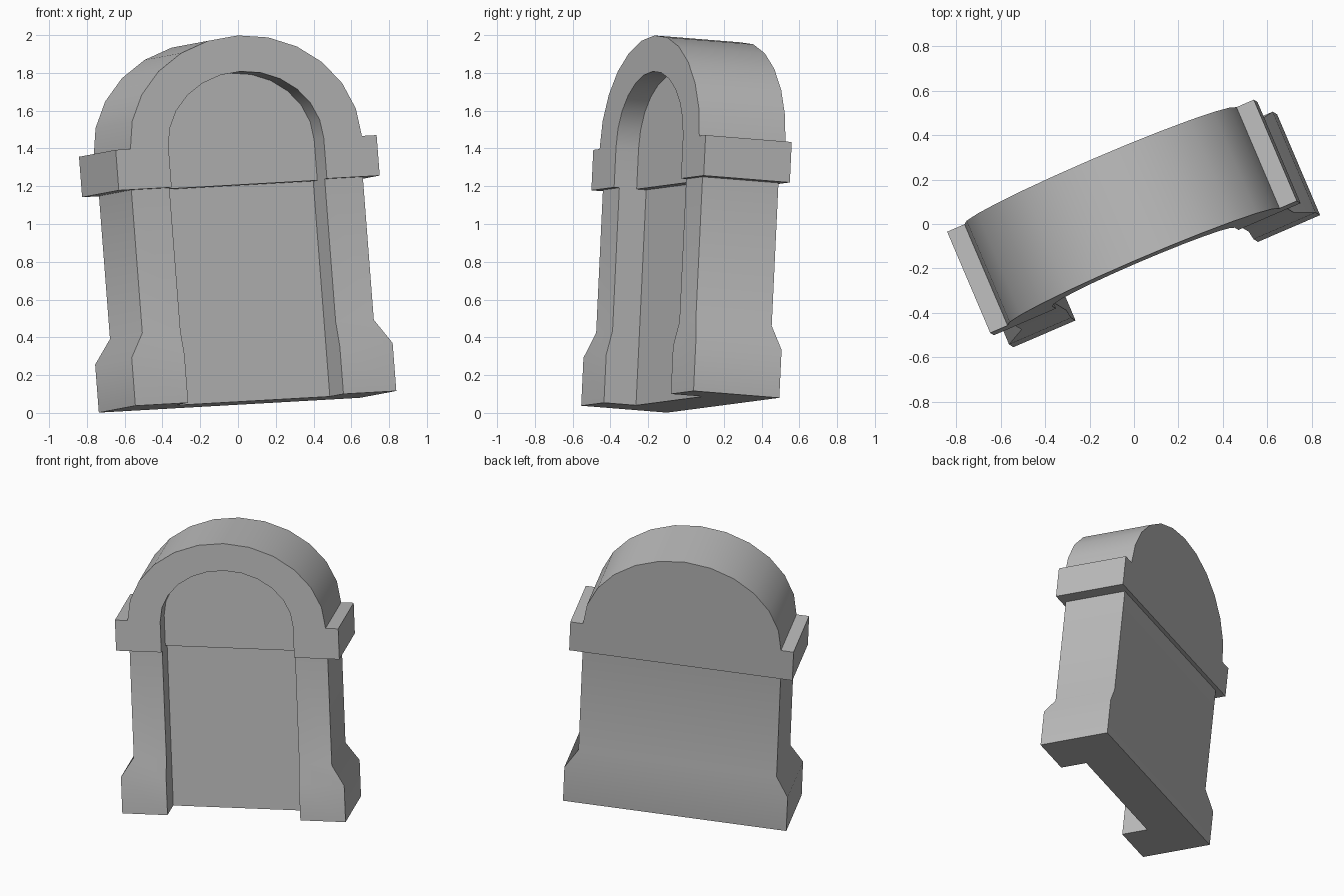
import bpy, bmesh, math
from mathutils import Matrix, Vector

default = bpy.data.objects.get("Cube")
if default:
    bpy.data.objects.remove(default, do_unlink=True)

stone = bpy.data.materials.new("grey_stone")
stone.use_nodes = True
stone.diffuse_color = (0.5, 0.5, 0.5, 1)
stone.node_tree.nodes["Principled BSDF"].inputs["Base Color"].default_value = (0.5, 0.5, 0.5, 1)

# The whole headstone leans and is turned, as if sunk into soft ground
across = Vector((0.9175, 0.395, 0.052)).normalized()
up = Vector((-0.0764, 0.0472, 0.996))
back_dir = up.cross(across).normalized()
up = across.cross(back_dir)
LEAN = Matrix((across, back_dir, up)).transposed().to_4x4()
LEAN.translation = (0.1475, -0.2575, 0.077)

NICHE = 0.448      # half width of the recess
WIDE = 0.753       # half width of plinth and collar
NARROW = 0.668     # half width of shaft and arch
COLLAR_LOW, COLLAR_TOP = 1.145, 1.36


def finish(bm, name):
    bmesh.ops.recalc_face_normals(bm, faces=bm.faces)
    mesh = bpy.data.meshes.new(name)
    bm.to_mesh(mesh)
    bm.free()
    mesh.materials.append(stone)
    obj = bpy.data.objects.new(name, mesh)
    bpy.context.collection.objects.link(obj)
    obj.matrix_world = LEAN
    bpy.ops.object.select_all(action='DESELECT')
    obj.select_set(True)
    bpy.context.view_layer.objects.active = obj
    bpy.ops.object.shade_smooth_by_angle(angle=math.radians(40))


def strip(bm, a, b, closed=False):
    n = len(a)
    for i in range(n if closed else n - 1):
        j = (i + 1) % n
        bm.faces.new((a[i], a[j], b[j], b[i]))


# Shaft with flared plinth: a U-shaped plan lofted upwards
bm = bmesh.new()
rings = []
for z, half, front, back in ((0, WIDE, 0, 0.495), (0.255, WIDE, 0, 0.495),
                             (0.385, NARROW, 0.03, 0.468), (COLLAR_LOW, NARROW, 0.03, 0.468)):
    side = [(half, back), (half, front), (NICHE, front), (NICHE, 0.185)]
    plan = side + [(-x, y) for x, y in reversed(side)]
    rings.append([bm.verts.new((x, y, z)) for x, y in plan])
for low, high in zip(rings, rings[1:]):
    strip(bm, low, high, closed=True)
bm.faces.new(rings[0])
bm.faces.new(rings[-1])
finish(bm, "shaft_and_plinth")


# Collar and round top, with an arched niche in the front
def arch(a, b, steps=12):
    angles = [math.pi * (1 - i / steps) for i in range(steps + 1)]
    return [(a * math.cos(t), COLLAR_TOP + b * math.sin(t)) for t in angles]


outer = ([(-WIDE, COLLAR_LOW), (-WIDE, COLLAR_TOP)] + arch(NARROW, 0.569)
         + [(WIDE, COLLAR_TOP), (WIDE, COLLAR_LOW)])
inner = [(-NICHE, COLLAR_LOW)] + arch(NICHE, 0.378) + [(NICHE, COLLAR_LOW)]

bm = bmesh.new()
rear, face, rim, floor = [[bm.verts.new((x, y, z)) for x, z in path] for path, y in
                          ((outer, 0.497), (outer, 0), (inner, 0), (inner, 0.13))]
strip(bm, rear, face)
strip(bm, rim, floor)
bm.faces.new(rear)
bm.faces.new(floor)
bm.faces.new(face + rim[::-1])
bm.faces.new((face[0], rim[0], floor[0], floor[-1], rim[-1], face[-1], rear[-1], rear[0]))
finish(bm, "collar_and_arched_top")
